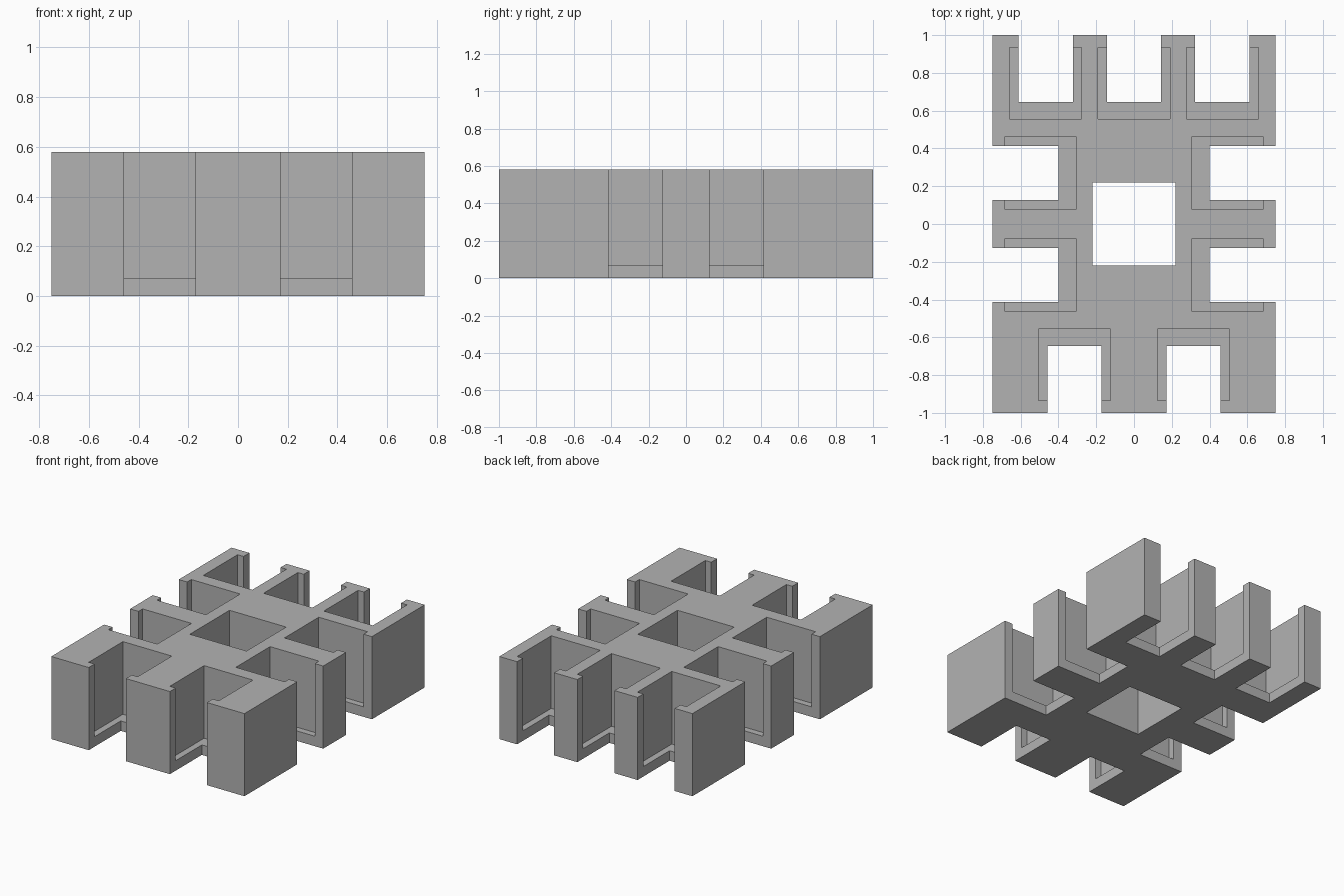
import bpy
import bmesh
from mathutils import Matrix, Vector

cube = bpy.data.objects.get("Cube")
if cube:
    bpy.data.objects.remove(cube, do_unlink=True)

HEIGHT = 0.58
FLOOR = 0.07           # ledge height inside each pocket
SLOT_HALF = 0.144      # half width of the open slot
POCKET_HALF = 0.19     # half width of the recessed pocket

grey = bpy.data.materials.new("plain grey")
grey.use_nodes = True
grey.diffuse_color = (0.45, 0.45, 0.45, 1)
grey.node_tree.nodes["Principled BSDF"].inputs["Base Color"].default_value = grey.diffuse_color


def make_boxes(name, boxes):
    """One object made of separate boxes, each given by two corners."""
    bm = bmesh.new()
    for a, b in boxes:
        low = Vector(map(min, a, b))
        high = Vector(map(max, a, b))
        size = Matrix.Diagonal((high - low).to_4d())
        bmesh.ops.create_cube(bm, size=1, matrix=Matrix.Translation((low + high) / 2) @ size)
    mesh = bpy.data.meshes.new(name)
    bm.to_mesh(mesh)
    bm.free()
    mesh.materials.append(grey)
    obj = bpy.data.objects.new(name, mesh)
    bpy.context.collection.objects.link(obj)
    return obj


def cut(target, cutter):
    """Subtract the cutter for good, then discard it."""
    cutter.hide_render = True
    mod = target.modifiers.new("cut", "BOOLEAN")
    mod.operation = "DIFFERENCE"
    mod.solver = "EXACT"
    mod.object = cutter
    bpy.context.view_layer.objects.active = target
    bpy.ops.object.modifier_apply(modifier=mod.name)
    bpy.data.objects.remove(cutter, do_unlink=True)


# Slots open through the rim; wider pockets sit behind a lip and above a ledge
slots, pockets = [], []


def add_bay(axis, sign, centre, edge, depth, pocket_near, pocket_far):
    def corner(across, along, z):
        return (across, sign * along, z) if axis == "y" else (sign * along, across, z)
    top = HEIGHT + 0.1
    slots.append((corner(centre - SLOT_HALF, depth, -0.1),
                  corner(centre + SLOT_HALF, edge + 0.1, top)))
    pockets.append((corner(centre - POCKET_HALF, pocket_near, FLOOR),
                    corner(centre + POCKET_HALF, pocket_far, top)))


for centre in (-0.468, 0, 0.468):           # back bays
    add_bay("y", 1, centre, 1, 0.645, 0.555, 0.935)
for side in (-1, 1):
    add_bay("y", -1, side * 0.315, 1, 0.645, 0.555, 0.935)    # front bays
    for centre in (-0.27, 0.27):            # left and right bays
        add_bay("x", side, centre, 0.75, 0.4, 0.305, 0.685)

# Central shaft, open from top to bottom
slots.append(((-0.22, -0.22, -0.1), (0.22, 0.22, HEIGHT + 0.1)))

holder_body = make_boxes("holder_body", [((-0.75, -1, 0), (0.75, 1, HEIGHT))])
cut(holder_body, make_boxes("pocket_cutter", pockets))
cut(holder_body, make_boxes("slot_cutter", slots))
